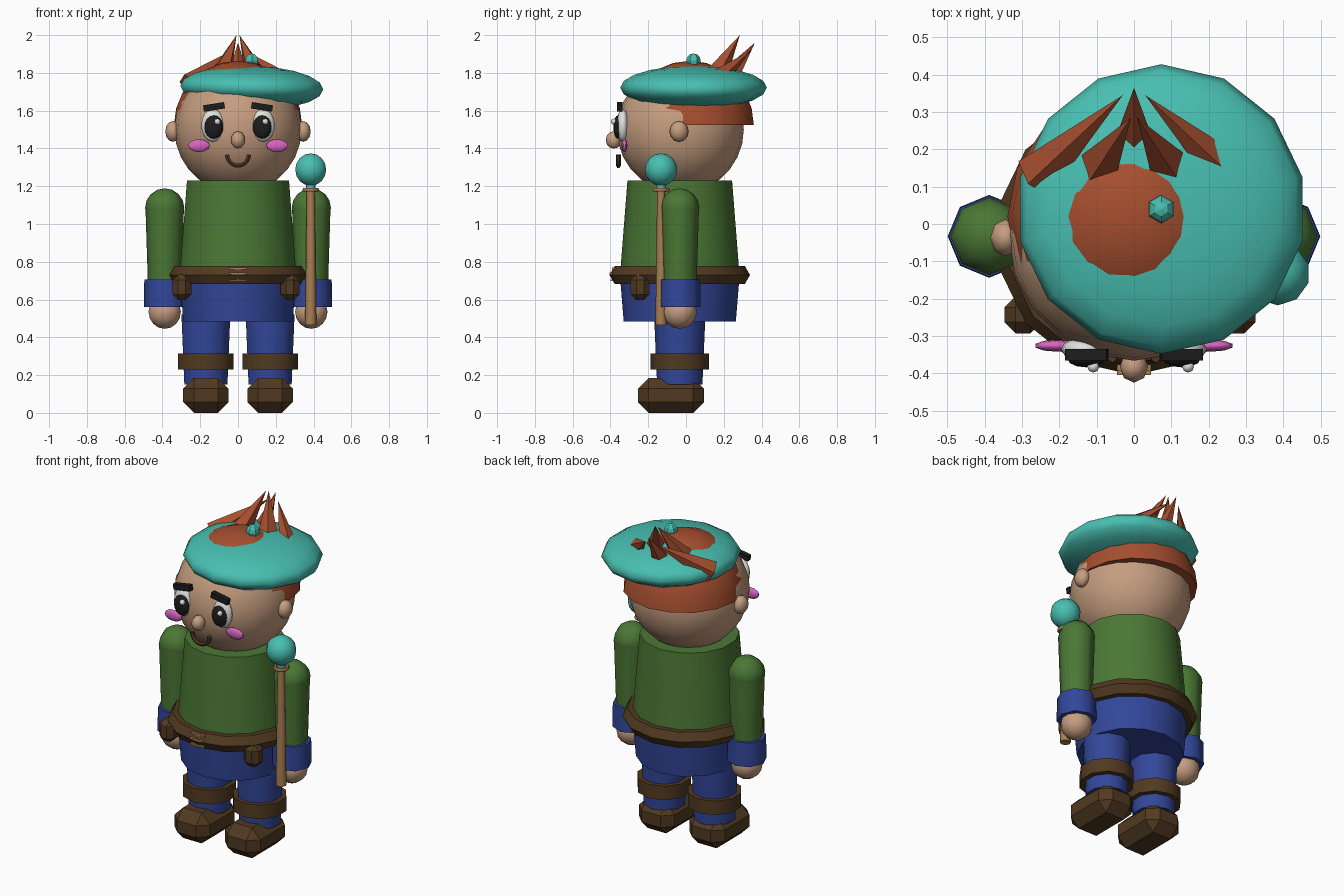
import bpy, bmesh, math
from mathutils import Vector

if "Cube" in bpy.data.objects:
    bpy.data.objects.remove(bpy.data.objects["Cube"])

COLOURS = {
    "teal": (0.065, 0.52, 0.44), "skin": (0.56, 0.34, 0.215), "green": (0.07, 0.185, 0.035),
    "blue": (0.032, 0.062, 0.32), "brown": (0.082, 0.042, 0.015), "rust_hair": (0.38, 0.077, 0.028),
    "wood": (0.40, 0.21, 0.085), "pink": (0.68, 0.13, 0.54), "white": (0.75, 0.75, 0.73),
    "black": (0.012, 0.012, 0.012),
}
MATS = {}
for key, rgb in COLOURS.items():
    MATS[key] = bpy.data.materials.new(key)
    MATS[key].diffuse_color = (*rgb, 1)


def finish(name, colour, smooth=0):
    ob = bpy.context.object
    ob.name = name
    ob.data.materials.clear()
    ob.data.materials.append(MATS[colour])
    if smooth:
        bpy.ops.object.shade_smooth_by_angle(angle=math.radians(smooth))
    return ob


def apply_scale():
    bpy.ops.object.transform_apply(location=False, rotation=False, scale=True)


def ball(name, colour, loc, size, seg=12, rings=8, smooth=60, rot=(0, 0, 0)):
    bpy.ops.mesh.primitive_uv_sphere_add(segments=seg, ring_count=rings, radius=1, location=loc, rotation=rot)
    bpy.context.object.scale = size if isinstance(size, tuple) else (size,) * 3
    apply_scale()
    return finish(name, colour, smooth)


def tube(name, colour, x, y, z0, z1, r0, r1, seg, smooth=50):
    bpy.ops.mesh.primitive_cone_add(vertices=seg, radius1=r0, radius2=r1, depth=z1 - z0,
                                    location=(x, y, (z0 + z1) / 2))
    return finish(name, colour, smooth)


def block(name, colour, loc, size, bevel=0, rot=(0, 0, 0)):
    bpy.ops.mesh.primitive_cube_add(size=1, location=loc, rotation=rot)
    bpy.context.object.scale = size
    apply_scale()
    if bevel:
        mod = bpy.context.object.modifiers.new("chamfer", 'BEVEL')
        mod.width, mod.segments = bevel, 1
    return finish(name, colour)


def ring(name, colour, loc, major, minor, seg, sides, smooth=0):
    bpy.ops.mesh.primitive_torus_add(major_radius=major, minor_radius=minor, major_segments=seg,
                                     minor_segments=sides, location=loc, rotation=(0, 0, math.pi / 2))
    return finish(name, colour, smooth)


def spike(name, base, tip, radius):
    a, b = Vector(base), Vector(tip)
    bpy.ops.mesh.primitive_cone_add(vertices=5, radius1=radius, radius2=0, depth=(b - a).length,
                                    location=(a + b) / 2)
    bpy.context.object.rotation_euler = (b - a).to_track_quat('Z', 'Y').to_euler()
    return finish(name, "rust_hair")


# Torso, belt and hips
Y = -0.033
tube("tunic", "green", 0, Y, 0.72, 1.23, 0.317, 0.277, 14, 30)
ring("belt", "brown", (0, Y, 0.73), 0.317, 0.055, 14, 6, 30)
tube("trouser_hips", "blue", 0, Y, 0.485, 0.73, 0.297, 0.317, 14, 30)
for z, y in ((0.765, -0.385), (0.738, -0.397), (0.702, -0.391)):
    block("buckle_bar", "wood", (0, y, z), (0.09, 0.016, 0.01))
for x in (-0.297, 0.275):
    block("pouch", "brown", (x, -0.243, 0.665), (0.1, 0.1, 0.135), 0.03)

# Legs and arms, both sides
for s, side in ((-1, "left"), (1, "right")):
    x = 0.17 * s
    tube("leg_" + side, "blue", x, Y, 0.15, 0.52, 0.12, 0.136, 10)
    tube("boot_band_" + side, "brown", x, Y, 0.23, 0.315, 0.154, 0.154, 10)
    block("shoe_" + side, "brown", (x, -0.08, 0.0925), (0.24, 0.35, 0.185), 0.057)
    x = 0.388 * s
    tube("sleeve_" + side, "green", x, Y, 0.65, 1.09, 0.088, 0.102, 8)
    ball("shoulder_" + side, "green", (x, Y, 1.085), 0.104, 8, 8)
    tube("sleeve_cuff_" + side, "blue", x, Y, 0.56, 0.705, 0.111, 0.108, 8)
    ball("hand_" + side, "skin", (x, Y, 0.535), 0.09, 10, 8)

# Head and ears
ball("head", "skin", (0, -0.03, 1.5), 0.336, 20, 14)
ball("nose", "skin", (0, -0.382, 1.445), (0.038, 0.043, 0.046), 8, 6)
for s, side in ((-1, "left"), (1, "right")):
    ball("ear_" + side, "skin", (0.345 * s, -0.037, 1.49), (0.04, 0.05, 0.055), 8, 6)
    # Eyes, brows and cheeks
    ball("eye_" + side, "white", (0.133 * s, -0.335, 1.522), (0.062, 0.032, 0.087), 12, 8)
    ball("pupil_" + side, "black", (0.128 * s, -0.362, 1.513), (0.05, 0.022, 0.062), 12, 8)
    ball("eye_glint_" + side, "white", (0.127 * s + 0.018, -0.382, 1.542), 0.016, 8, 6)
    block("brow_" + side, "black", (0.127 * s, -0.35, 1.62), (0.113, 0.03, 0.034), 0,
          (0, math.radians(9) * s, 0))
    ball("cheek_" + side, "pink", (0.207 * s, -0.326, 1.415), (0.06, 0.016, 0.034), 10, 6)

# Smiling mouth: a swept half circle
curve = bpy.data.curves.new("mouth", 'CURVE')
curve.dimensions = '3D'
curve.bevel_depth, curve.bevel_resolution, curve.use_fill_caps = 0.013, 1, True
line = curve.splines.new('POLY')
line.points.add(10)
for i, p in enumerate(line.points):
    a = math.pi + math.pi * i / 10
    p.co = (0.058 * math.cos(a), -0.358, 1.367 + 0.058 * math.sin(a), 1)
mouth = bpy.data.objects.new("mouth", curve)
bpy.context.collection.objects.link(mouth)
bpy.ops.object.select_all(action='DESELECT')
bpy.context.view_layer.objects.active = mouth
mouth.select_set(True)
bpy.ops.object.convert(target='MESH')
finish("mouth", "brown", 50)

# Hair dome: upper half of a ball
hair = ball("hair_dome", "rust_hair", (0, 0.02, 1.525), 0.339, 16, 12)
bm = bmesh.new()
bm.from_mesh(hair.data)
bmesh.ops.bisect_plane(bm, geom=bm.verts[:] + bm.edges[:] + bm.faces[:], plane_co=(0, 0, 0),
                       plane_no=(0, 0, 1), clear_inner=True)
bmesh.ops.holes_fill(bm, edges=[e for e in bm.edges if e.is_boundary])
bm.to_mesh(hair.data)
bm.free()
finish("hair_dome", "rust_hair", 60)

# Hair spikes swept up to the crown
spike("hair_spike_middle", (0, 0.2, 1.73), (0, 0.365, 1.96), 0.07)
for s, side in ((-1, "left"), (1, "right")):
    spike("hair_spike_inner_" + side, (0.11 * s, 0.13, 1.74), (0.008 * s, 0.285, 2.0), 0.075)
    spike("hair_spike_outer_" + side, (0.26 * s, 0.13, 1.735), (0.03 * s, 0.345, 1.92), 0.065)

# Beret with a small nub
ball("beret", "teal", (0.073, 0.04, 1.722), (0.388, 0.388, 0.116), 14, 10, 60, (0, math.radians(1.5), 0))
ball("beret_nub", "teal", (0.073, 0.04, 1.865), 0.038, 6, 6, 0)

# Wand with collar and orb
WX, WY = 0.385, -0.132
tube("wand_shaft", "wood", WX, WY, 0.465, 1.185, 0.03, 0.021, 8)
ring("wand_collar", "wood", (WX, WY, 1.182), 0.036, 0.011, 10, 6, 60)
tube("wand_neck", "teal", WX, WY, 1.17, 1.23, 0.025, 0.025, 8)
ball("wand_orb", "teal", (WX, WY, 1.288), 0.086, 10, 8)

for m in bpy.data.materials:
    if m.users and not m.is_grease_pencil:
        m.use_nodes = True
        m.node_tree.nodes["Principled BSDF"].inputs["Base Color"].default_value = m.diffuse_color
